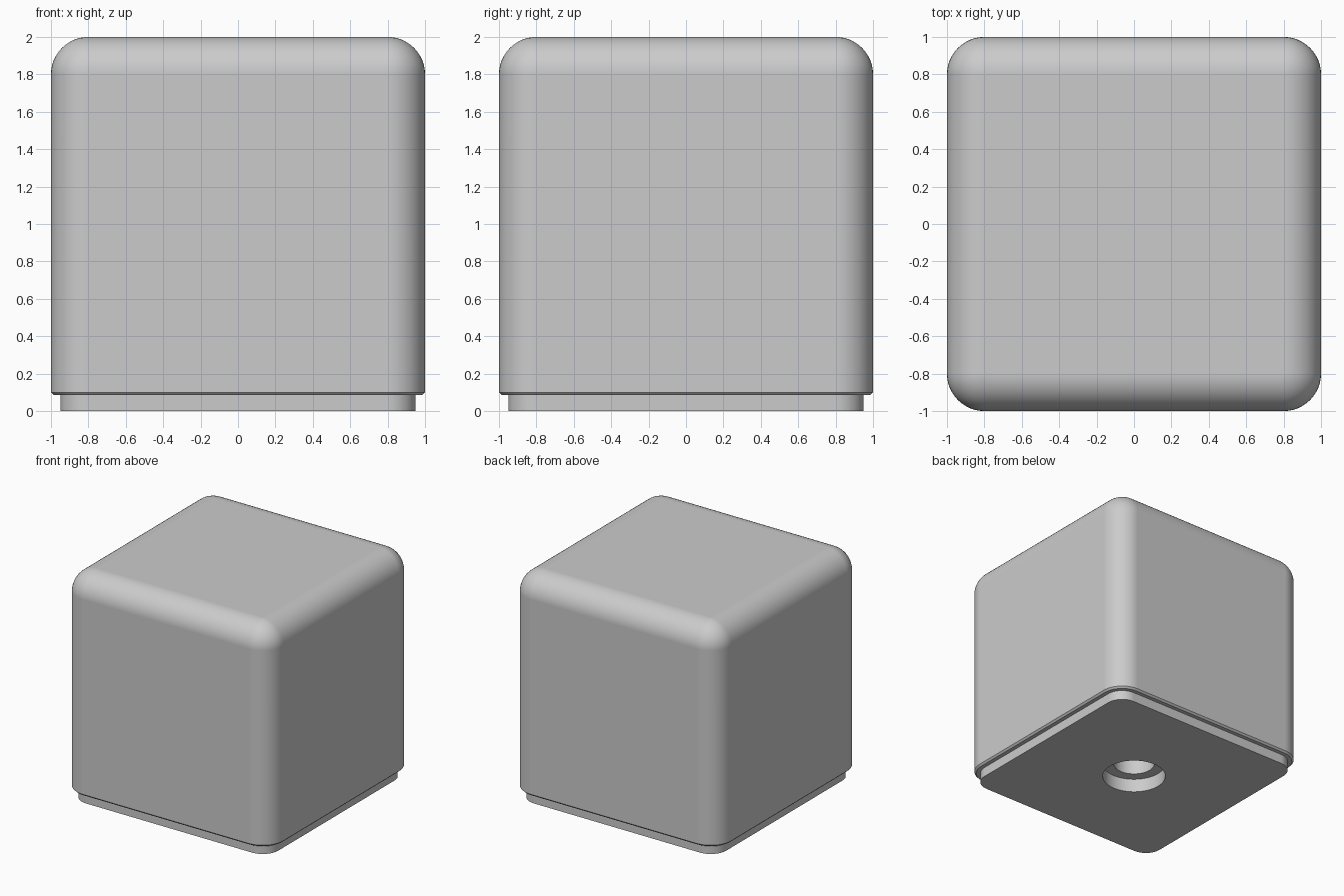
import bpy, bmesh
from math import sin, cos, pi

if "Cube" in bpy.data.objects:
    bpy.data.objects.remove(bpy.data.objects["Cube"])

SEG = 12  # segments per rounded corner


def finish(name, bm):
    bmesh.ops.remove_doubles(bm, verts=bm.verts, dist=1e-5)
    bmesh.ops.recalc_face_normals(bm, faces=bm.faces)
    mesh = bpy.data.meshes.new(name)
    bm.to_mesh(mesh)
    bm.free()
    obj = bpy.data.objects.new(name, mesh)
    bpy.context.collection.objects.link(obj)
    return obj


def rounded_square(half, r):
    pts = []
    for q in range(4):
        cx = (half - r) * (1 if q in (0, 3) else -1)
        cy = (half - r) * (1 if q in (0, 1) else -1)
        for i in range(SEG + 1):
            a = (q + i / SEG) * pi / 2
            pts.append((cx + r * cos(a), cy + r * sin(a)))
    return pts


def circle(r, n=64):
    return [(r * cos(2 * pi * i / n), r * sin(2 * pi * i / n)) for i in range(n)]


def loft(name, sections):
    """Skin a stack of (outline, z) sections and cap both ends."""
    bm = bmesh.new()
    rings = [[bm.verts.new((x, y, z)) for x, y in pts] for pts, z in sections]
    n = len(rings[0])
    for a, b in zip(rings, rings[1:]):
        for i in range(n):
            j = (i + 1) % n
            bm.faces.new((a[i], a[j], b[j], b[i]))
    bm.faces.new(rings[0][::-1])
    bm.faces.new(rings[-1])
    return finish(name, bm)


# rounded body: small chamfer below, full fillet on top
R = 0.2
sections = [(rounded_square(0.985, 0.185), 0.085), (rounded_square(1, R), 0.1)]
for i in range(SEG + 1):
    t = i / SEG * pi / 2
    rad = R * cos(t)
    sections.append((rounded_square(1 - R + rad, rad), 2 - R + R * sin(t)))
body = loft("body", sections)

# recessed foot plate
base = loft("base_plate", [(rounded_square(0.95, 0.15), 0),
                           (rounded_square(0.95, 0.15), 0.085)])

# stepped screw hole in the underside
cutter = loft("hole_cutter", [(circle(0.26), -0.1), (circle(0.26), 0.12),
                              (circle(0.17), 0.12), (circle(0.17), 0.5)])
cutter.hide_render = True

for obj in (body, base):
    bpy.ops.object.select_all(action='DESELECT')
    obj.select_set(True)
    bpy.context.view_layer.objects.active = obj
    cut = obj.modifiers.new("screw_hole", 'BOOLEAN')
    cut.operation = 'DIFFERENCE'
    cut.solver = 'EXACT'
    cut.object = cutter
    bpy.ops.object.modifier_apply(modifier=cut.name)
    bpy.ops.object.shade_smooth_by_angle(angle=pi / 6)
    obj.modifiers.new("normals", 'WEIGHTED_NORMAL').keep_sharp = True

bpy.data.objects.remove(cutter)
